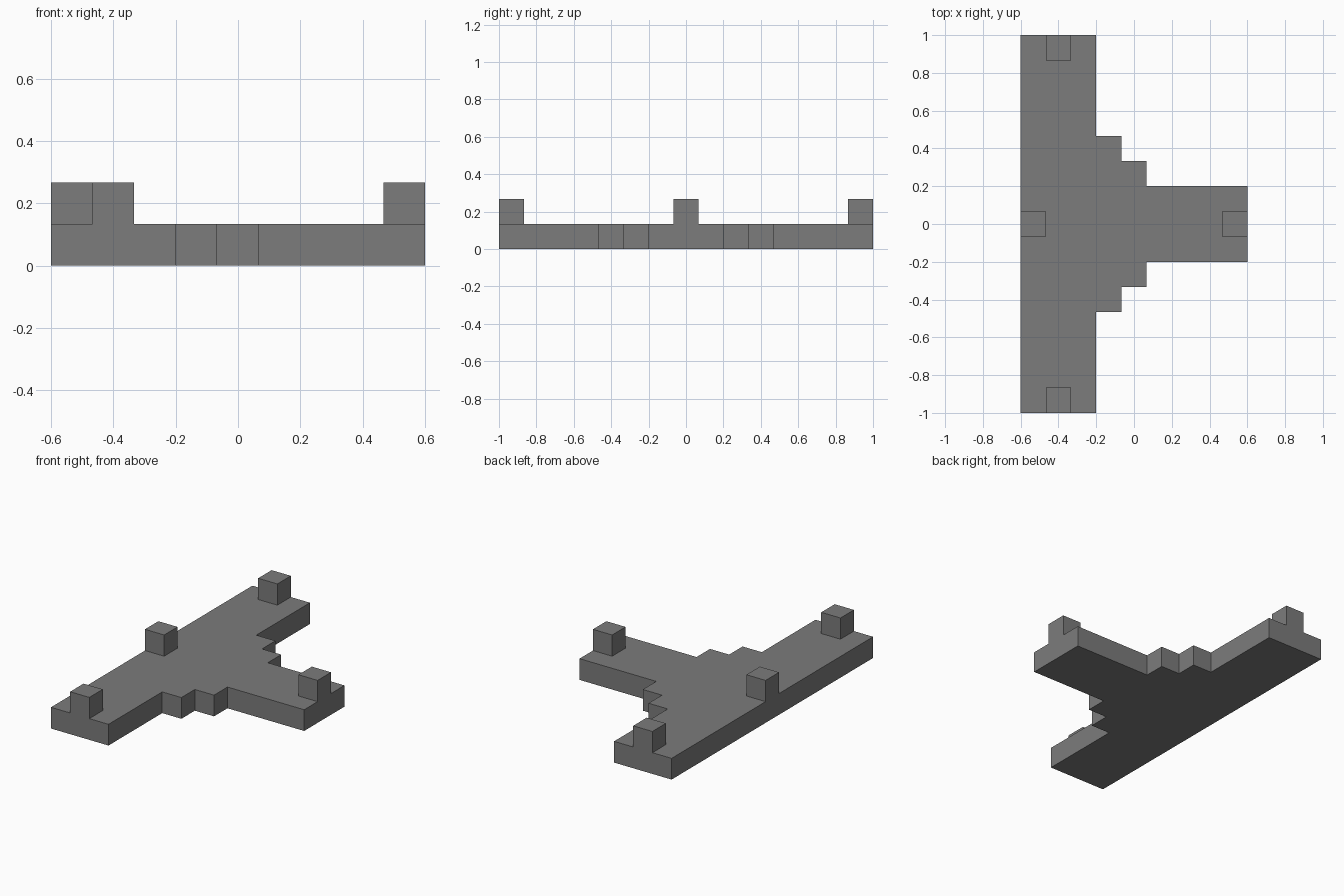
import bpy
import bmesh

U = 2 / 15  # one block

cube = bpy.data.objects.get("Cube")
if cube:
    bpy.data.objects.remove(cube, do_unlink=True)

grey = bpy.data.materials.new("stone grey")
grey.use_nodes = True
colour = (0.2, 0.2, 0.2, 1)
grey.diffuse_color = colour
grey.node_tree.nodes["Principled BSDF"].inputs["Base Color"].default_value = colour


def extrude_outline(name, outline, bottom, top):
    """Flat-sided prism from an outline given in blocks."""
    bm = bmesh.new()
    face = bm.faces.new([bm.verts.new((x * U, y * U, bottom * U)) for x, y in outline])
    new = bmesh.ops.extrude_face_region(bm, geom=[face])["geom"]
    verts = [v for v in new if isinstance(v, bmesh.types.BMVert)]
    bmesh.ops.translate(bm, verts=verts, vec=(0, 0, (top - bottom) * U))
    bmesh.ops.recalc_face_normals(bm, faces=bm.faces)
    mesh = bpy.data.meshes.new(name)
    bm.to_mesh(mesh)
    bm.free()
    mesh.materials.append(grey)
    obj = bpy.data.objects.new(name, mesh)
    bpy.context.collection.objects.link(obj)
    return obj


# T-shaped slab with stepped inner corners, mirrored across y
half = [(4.5, 1.5), (0.5, 1.5), (0.5, 2.5), (-0.5, 2.5), (-0.5, 3.5),
        (-1.5, 3.5), (-1.5, 7.5), (-4.5, 7.5)]
extrude_outline("base_slab", half + [(x, -y) for x, y in reversed(half)], 0, 1)

# Cube posts at the ends of the arms and the middle of the long edge
posts = {"front_post": (-3, -7), "back_post": (-3, 7),
         "right_post": (-4, 0), "left_post": (4, 0)}
for name, (x, y) in posts.items():
    square = [(x + dx, y + dy) for dx, dy in
              ((-0.5, -0.5), (0.5, -0.5), (0.5, 0.5), (-0.5, 0.5))]
    extrude_outline(name, square, 1, 2)
